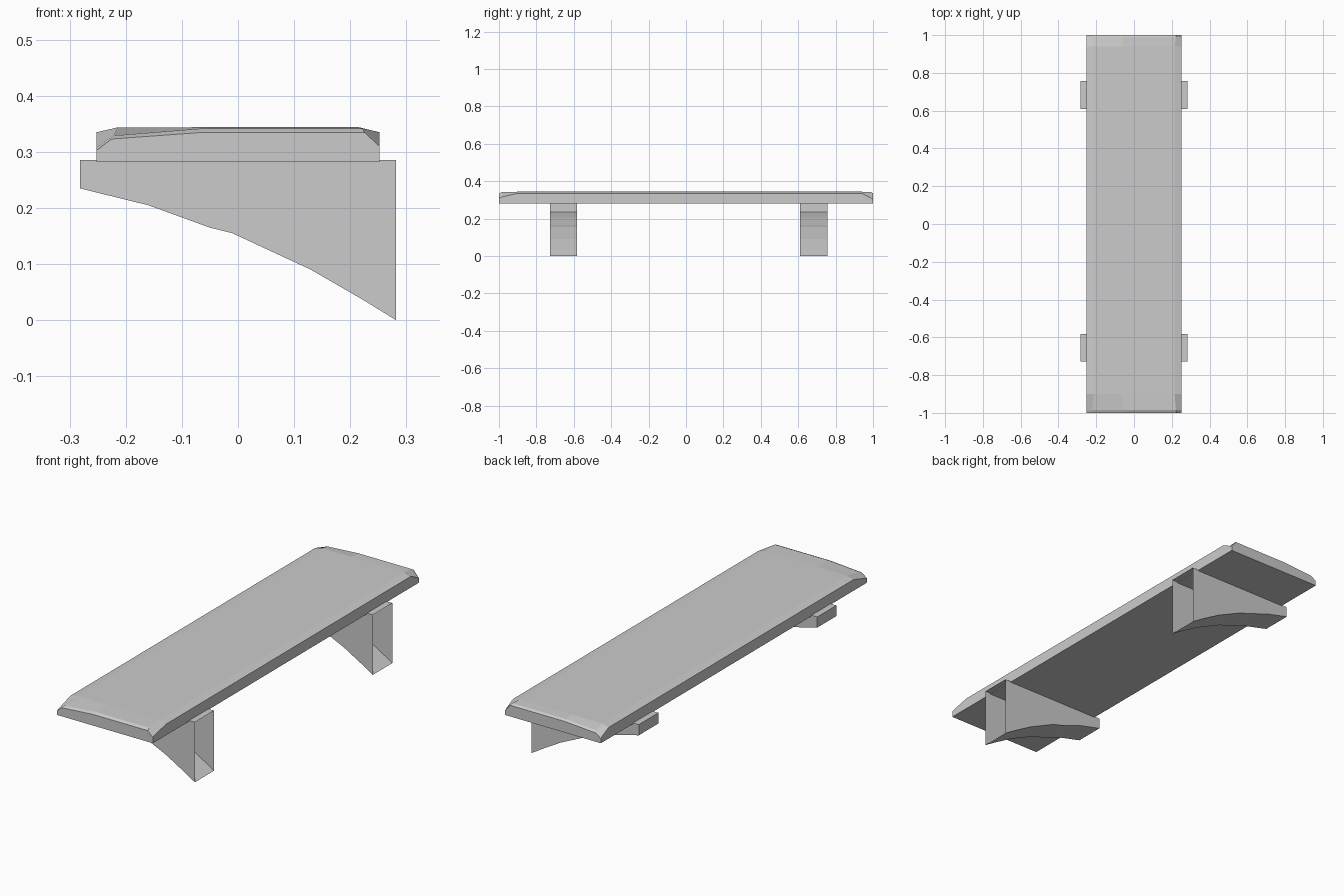
import bpy
import bmesh

cube = bpy.data.objects.get("Cube")
if cube:
    bpy.data.objects.remove(cube, do_unlink=True)

GREY = (0.6, 0.6, 0.6, 1.0)
grey = bpy.data.materials.new("plain_grey")
grey.use_nodes = True
grey.diffuse_color = GREY
grey.node_tree.nodes["Principled BSDF"].inputs["Base Color"].default_value = GREY


def loft(name, rings, cap_start=True, cap_end=True):
    """Skin closed rings of equal length, with optional end caps."""
    bm = bmesh.new()
    loops = [[bm.verts.new(p) for p in ring] for ring in rings]
    n = len(loops[0])
    for a, b in zip(loops, loops[1:]):
        for i in range(n):
            j = (i + 1) % n
            bm.faces.new((a[i], a[j], b[j], b[i]))
    if cap_start:
        bm.faces.new(loops[0][::-1])
    if cap_end:
        bm.faces.new(loops[-1])
    bmesh.ops.recalc_face_normals(bm, faces=bm.faces)
    mesh = bpy.data.meshes.new(name)
    bm.to_mesh(mesh)
    bm.free()
    mesh.materials.append(grey)
    obj = bpy.data.objects.new(name, mesh)
    bpy.context.collection.objects.link(obj)
    return obj


# Plank: worn top edges and chipped corners toward both ends
def plank_ring(y, left_z, right_z, top_z, top_x):
    half, base = 0.252, 0.282
    return [(-half, y, base), (-half, y, left_z), (-top_x, y, (left_z + top_z) / 2 + 0.004),
            (-0.06, y, top_z), (0.10, y, top_z), (top_x, y, top_z),
            (half, y, right_z), (half, y, base)]


loft("shelf_plank", [
    plank_ring(-1.0, 0.303, 0.31, 0.335, 0.225),
    plank_ring(-0.985, 0.308, 0.316, 0.342, 0.222),
    plank_ring(-0.9, 0.335, 0.335, 0.344, 0.215),
    plank_ring(0.94, 0.335, 0.335, 0.344, 0.215),
    plank_ring(0.99, 0.312, 0.31, 0.342, 0.222),
    plank_ring(1.0, 0.305, 0.303, 0.335, 0.225),
])

# Brackets: hollow, curved underside, open at the tall wall end
UNDERSIDE = [(-0.282, 0.235), (-0.16, 0.205), (-0.05, 0.165), (-0.01, 0.155),
             (0.13, 0.09), (0.22, 0.038), (0.282, 0.0)]
TOP = 0.286
for name, y0, y1 in (("front_bracket", -0.727, -0.583), ("rear_bracket", 0.61, 0.757)):
    rings = [[(x, y0, z), (x, y1, z), (x, y1, TOP), (x, y0, TOP)] for x, z in UNDERSIDE]
    loft(name, rings, cap_end=False)
